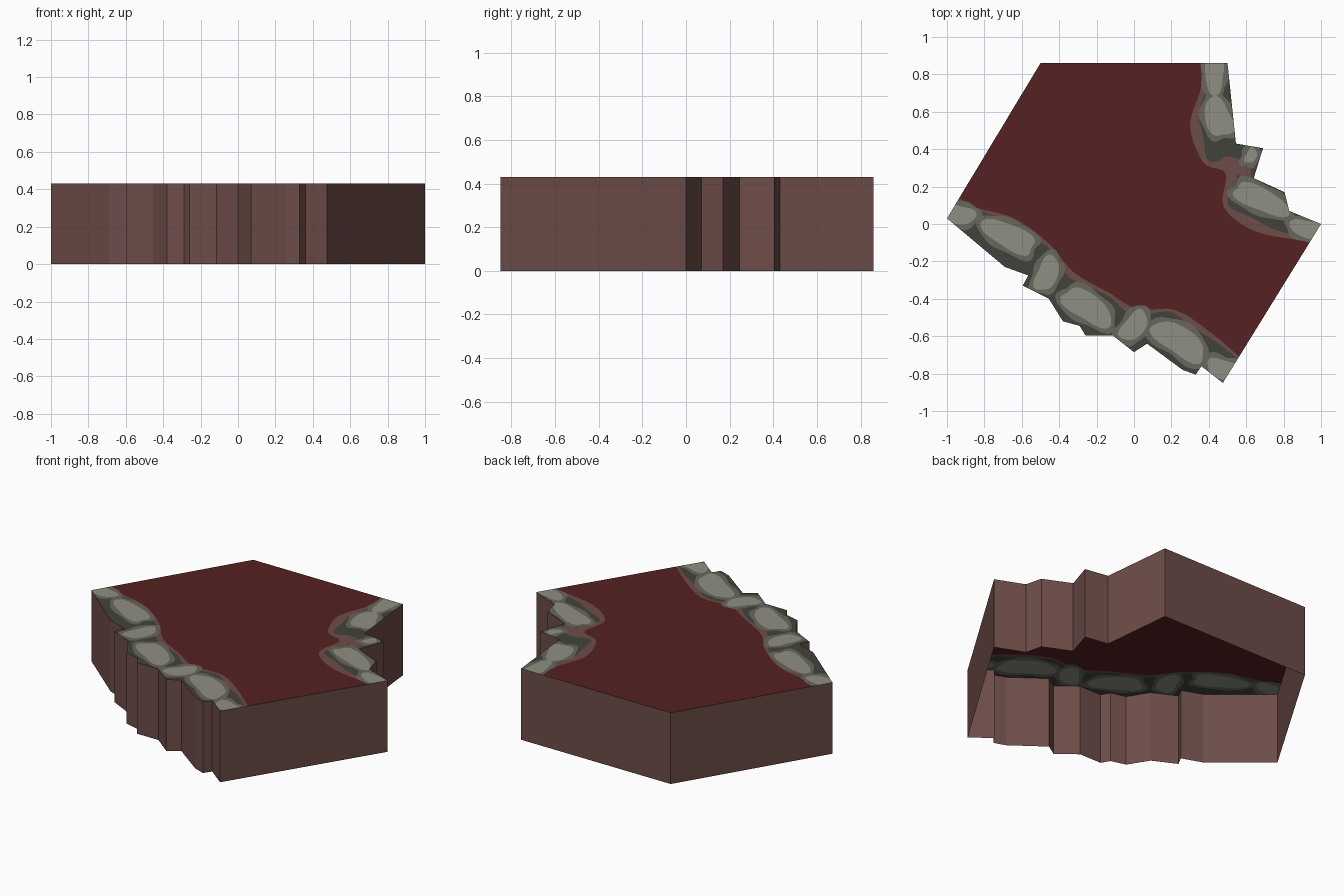
import bpy, math
from mathutils import Vector
from mathutils.geometry import delaunay_2d_cdt

if "Cube" in bpy.data.objects:
    bpy.data.objects.remove(bpy.data.objects["Cube"])

H = 0.43  # tile height


def material(name, rgb):
    m = bpy.data.materials.new(name)
    m.diffuse_color = (*rgb, 1)
    m.use_nodes = True
    m.node_tree.nodes["Principled BSDF"].inputs["Base Color"].default_value = m.diffuse_color
    return m


MATS = [material("dark red floor", (0.091, 0.015, 0.015)),
        material("brown earth", (0.153, 0.074, 0.065)),
        material("dark stone", (0.055, 0.055, 0.044)),
        material("mid stone", (0.136, 0.136, 0.112)),
        material("light stone", (0.275, 0.275, 0.230))]


def smooth(p, steps=5):
    """Catmull-Rom curve through the points."""
    out = []
    for i in range(len(p) - 1):
        a, b, c, d = p[max(i - 1, 0)], p[i], p[i + 1], p[min(i + 2, len(p) - 1)]
        for s in range(steps):
            t = s / steps
            out.append(0.5 * (2 * b + (c - a) * t + (2 * a - 5 * b + 4 * c - d) * t * t
                              + (3 * b - a - 3 * c + d) * t ** 3))
    return out + [p[-1]]


def shift(p, dist):
    """Curve moved sideways by an uneven distance."""
    out = []
    for i, v in enumerate(p):
        d = (p[min(i + 1, len(p) - 1)] - p[max(i - 1, 0)]).normalized()
        out.append(v + Vector((-d.y, d.x)) * dist * (1 + 0.4 * math.sin(i * 0.7)))
    return out


def blob(x, y, length, width, angle, extra=0.0):
    """Lumpy rounded slab: centre, half length, half width, turn in degrees."""
    out, a = [], math.radians(angle)
    for i in range(32):
        t = math.tau * i / 32
        c, s = math.cos(t), math.sin(t)
        r = (abs(c) ** 3 + abs(s) ** 3) ** (-1 / 3) * (1 + 0.1 * math.sin(3 * t + 40 * x))
        e = extra * (1 + 0.3 * math.sin(5 * t + 20 * y))
        u, v = c * (length * r + e), s * (width * r + e)
        out.append(Vector((x + u * math.cos(a) - v * math.sin(a),
                           y + u * math.sin(a) + v * math.cos(a))))
    return out


def inside(q, poly):
    hit = False
    for i, b in enumerate(poly):
        a = poly[i - 1]
        if (a.y > q.y) != (b.y > q.y) and q.x < (b.x - a.x) * (q.y - a.y) / (b.y - a.y) + a.x:
            hit = not hit
    return hit


def mesh_object(name, verts, faces, idx):
    me = bpy.data.meshes.new(name)
    me.from_pydata(verts, [], faces)
    for m in MATS:
        me.materials.append(m)
    for f, k in zip(me.polygons, idx):
        f.material_index = k
    ob = bpy.data.objects.new(name, me)
    bpy.context.collection.objects.link(ob)


def vectors(pairs):
    return [Vector(p) for p in pairs]


# broken hexagon outline, clockwise from the back left corner
outline = vectors([
    (-.5, .86), (.5, .86), (.545, .43), (.69, .405), (.64, .245), (.805, .17), (.83, .07),
    (1, 0), (.475, -.85), (.36, -.76), (.33, -.805), (.26, -.78), (.07, -.64), (0, -.685),
    (-.115, -.595), (-.26, -.595), (-.29, -.545), (-.38, -.52), (-.455, -.40), (-.595, -.33),
    (-.565, -.275), (-.69, -.23), (-1, .03)])

# inner edges of the earth borders; the dark stone bands start a little further out
front_edge = smooth(vectors([(-.98, .17), (-.85, .09), (-.64, .03), (-.45, -.11), (-.32, -.26),
                             (-.13, -.37), (.02, -.455), (.22, -.46), (.41, -.58), (.62, -.76)]))
back_edge = smooth(vectors([(.345, .93), (.36, .74), (.30, .53), (.37, .33), (.49, .27),
                            (.48, .09), (.65, -.04), (.90, -.085), (1.05, -.085)]))
front_end, back_end = vectors([(.6, -1.1), (-1.2, -1.1), (-1.2, .17)]), vectors([(1.2, -.1), (1.2, 1)])
earth = [front_edge + front_end, back_edge + back_end]
dark = [shift(front_edge, -0.025) + front_end, shift(back_edge, 0.042) + back_end]
gap = [blob(.55, .305, .09, .035, -30)]

# stones along the front row, then the back right row
SLABS = [(-.93, .05, .08, .048, -10), (-.67, -.065, .15, .062, -27), (-.465, -.265, .095, .053, 67),
         (-.25, -.445, .145, .068, -33), (0, -.545, .09, .053, 50), (.24, -.625, .155, .07, -33),
         (.475, -.775, .085, .05, -15), (.43, .80, .105, .048, 90), (.45, .57, .105, .066, -70),
         (.625, .365, .042, .027, 60), (.68, .13, .155, .058, -25), (.92, -.025, .085, .045, -15)]
stones = [blob(*s) for s in SLABS]
rims = [blob(*s, extra=0.026) for s in SLABS]

# flat painted top: all outlines are cut into one sheet, then coloured by region
layers = [(stones, 4), (rims, 3), (gap, 1), (dark, 2), (earth, 1)]
points, edges = [], []
for loop in [outline] + [l for group, _ in layers for l in group]:
    k, n = len(points), len(loop)
    points += loop
    edges += [(k + i, k + (i + 1) % n) for i in range(n)]
verts, _, tris, *_ = delaunay_2d_cdt(points, edges, [], 0, 1e-5)
faces, idx = [], []
for t in tris:
    c = sum((verts[i] for i in t), Vector((0, 0))) / len(t)
    if inside(c, outline):
        faces.append(t)
        idx.append(next((k for group, k in layers if any(inside(c, l) for l in group)), 0))
used = {v: i for i, v in enumerate(sorted({v for f in faces for v in f}))}
mesh_object("tile_top", [(verts[v].x, verts[v].y, H) for v in used],
            [[used[v] for v in f] for f in faces], idx)

# side walls, open underneath
n = len(outline)
mesh_object("tile_walls", [(p.x, p.y, z) for z in (0, H) for p in outline],
            [(i, i + n, (i + 1) % n + n, (i + 1) % n) for i in range(n)], [1] * n)
